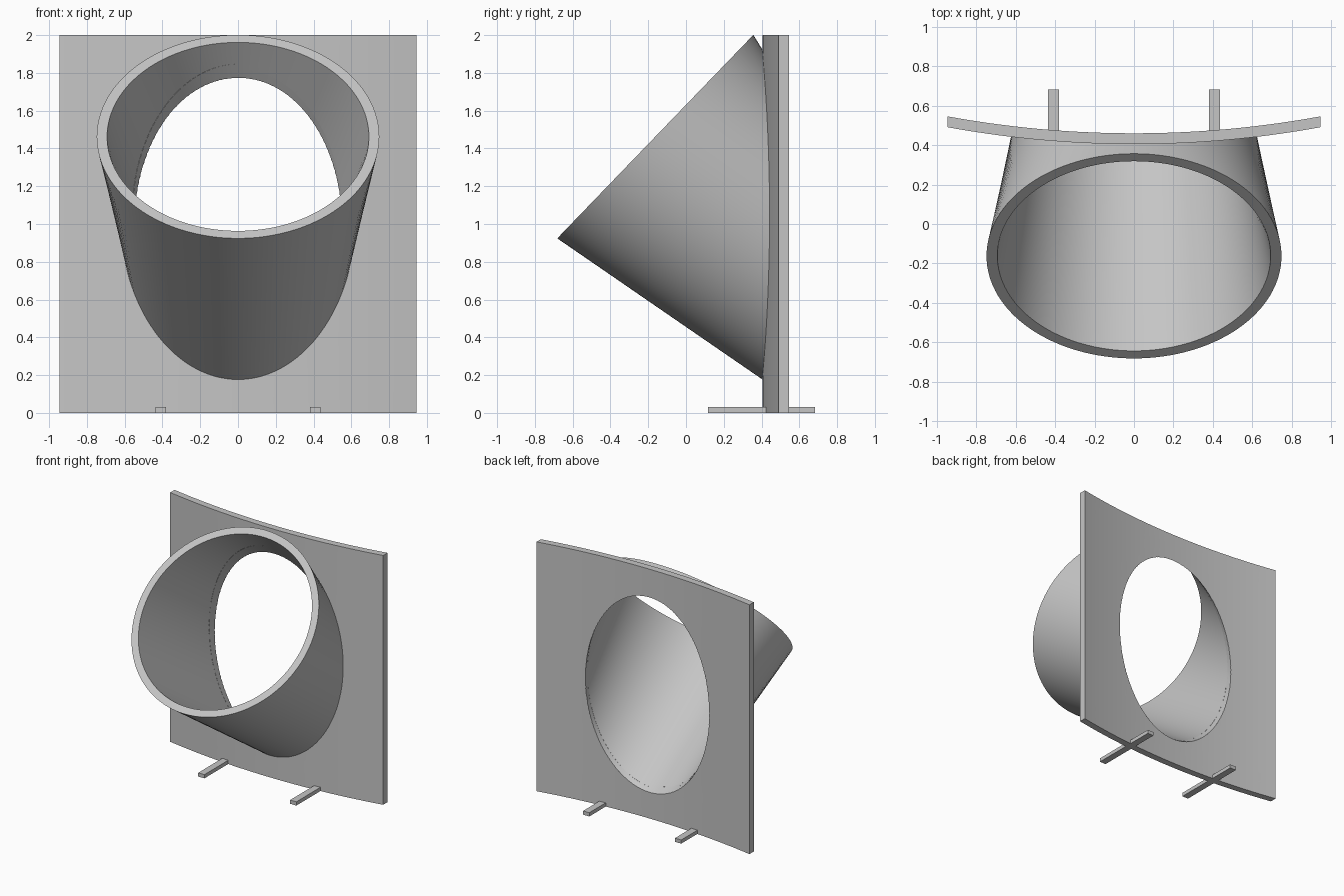
import bpy, bmesh, math
from mathutils import Vector

cube = bpy.data.objects.get("Cube")
if cube:
    bpy.data.objects.remove(cube)

grey = bpy.data.materials.new("grey")
grey.use_nodes = True
colour = (0.56, 0.56, 0.56, 1)
grey.diffuse_color = colour
grey.node_tree.nodes["Principled BSDF"].inputs["Base Color"].default_value = colour

N = 128              # sides of the spout
HALF_W = 0.945       # half width of the plate
THICK = 0.055        # plate thickness
RADIUS = 5.25        # bend radius of the plate


def front_y(x):
    """Front surface of the bent plate."""
    return 0.405 + RADIUS - math.sqrt(RADIUS ** 2 - x * x)


def make(name, bm):
    bmesh.ops.recalc_face_normals(bm, faces=bm.faces)
    mesh = bpy.data.meshes.new(name)
    bm.to_mesh(mesh)
    bm.free()
    mesh.materials.append(grey)
    obj = bpy.data.objects.new(name, mesh)
    bpy.context.collection.objects.link(obj)
    return obj


def smooth(obj):
    bpy.ops.object.select_all(action='DESELECT')
    obj.select_set(True)
    bpy.context.view_layer.objects.active = obj
    bpy.ops.object.shade_smooth_by_angle(angle=math.radians(30))


def bridge(bm, a, b):
    for i in range(len(a)):
        j = (i + 1) % len(a)
        bm.faces.new((a[i], a[j], b[j], b[i]))


def loft(radius, half_w, z_low, z_high, y_end, extend):
    """Rings from the tilted round mouth to an ellipse on the bent plate."""
    mouth, root = [], []
    up = Vector((0, 0.694, 0.72))
    for i in range(N):
        a = math.tau * i / N
        s, c = math.sin(a), math.cos(a)
        m = Vector((radius * s, -0.1625, 1.4625)) + up * radius * c
        x = half_w * s
        e = Vector((x, front_y(x) + y_end,
                    (z_low + z_high) / 2 + c * (z_high - z_low) / 2))
        mouth.append(m)
        root.append(m + (e - m) * extend)
    return mouth, root


# Spout: tapering tube with a tilted round mouth
bm = bmesh.new()
rings = [[bm.verts.new(p) for p in ring]
         for pair in (loft(0.748, 0.62, 0.163, 1.89, 0.02, 1),
                      loft(0.693, 0.557, 0.234, 1.82, 0.02, 1))
         for ring in pair]
outer_mouth, outer_root, inner_mouth, inner_root = rings
bridge(bm, outer_mouth, outer_root)
bridge(bm, outer_root, inner_root)
bridge(bm, inner_root, inner_mouth)
bridge(bm, inner_mouth, outer_mouth)
spout = make("spout", bm)

# Bent mounting plate
bm = bmesh.new()
xs = [HALF_W * (i / 24 - 1) for i in range(49)]
outline = [(x, front_y(x)) for x in xs]
outline += [(x, front_y(x) + THICK) for x in reversed(xs)]
low = [bm.verts.new((x, y, 0)) for x, y in outline]
high = [bm.verts.new((x, y, 2)) for x, y in outline]
bridge(bm, low, high)
bm.faces.new(low)
bm.faces.new(high)
plate = make("mounting_plate", bm)

# Cutter for the opening, carrying on the inside of the spout
bm = bmesh.new()
ends = [[bm.verts.new(p) for p in ring]
        for ring in loft(0.693, 0.557, 0.234, 1.82, 0.02, 1.8)]
bridge(bm, *ends)
for ring in ends:
    centre = bm.verts.new(sum((v.co for v in ring), Vector()) / N)
    for i in range(N):
        bm.faces.new((ring[i], ring[(i + 1) % N], centre))
cutters = [make("opening_cutter", bm)]

# Cutters for the four screw holes
for x in (-0.8, 0.8):
    for z in (0.155, 1.845):
        bm = bmesh.new()
        bmesh.ops.create_cone(bm, cap_ends=True, segments=32,
                              radius1=0.04, radius2=0.04, depth=0.5)
        for v in bm.verts:
            v.co = Vector((v.co.x + x, v.co.z + 0.47, v.co.y + z))
        cutters.append(make("hole_cutter", bm))

bpy.context.view_layer.objects.active = plate
for cutter in cutters:
    mod = plate.modifiers.new("cut", 'BOOLEAN')
    mod.operation = 'DIFFERENCE'
    mod.solver = 'EXACT'
    mod.object = cutter
    bpy.ops.object.modifier_apply(modifier=mod.name)
for cutter in cutters:
    bpy.data.objects.remove(cutter)

smooth(spout)
smooth(plate)

# Locating bars through the foot of the plate
for side, x in (("left", 0.408), ("right", -0.408)):
    bm = bmesh.new()
    bmesh.ops.create_cube(bm, size=1)
    for v in bm.verts:
        v.co = Vector((v.co.x * 0.055 + x, v.co.y * 0.565 + 0.4, v.co.z * 0.03 + 0.015))
    make(side + "_locating_bar", bm)
